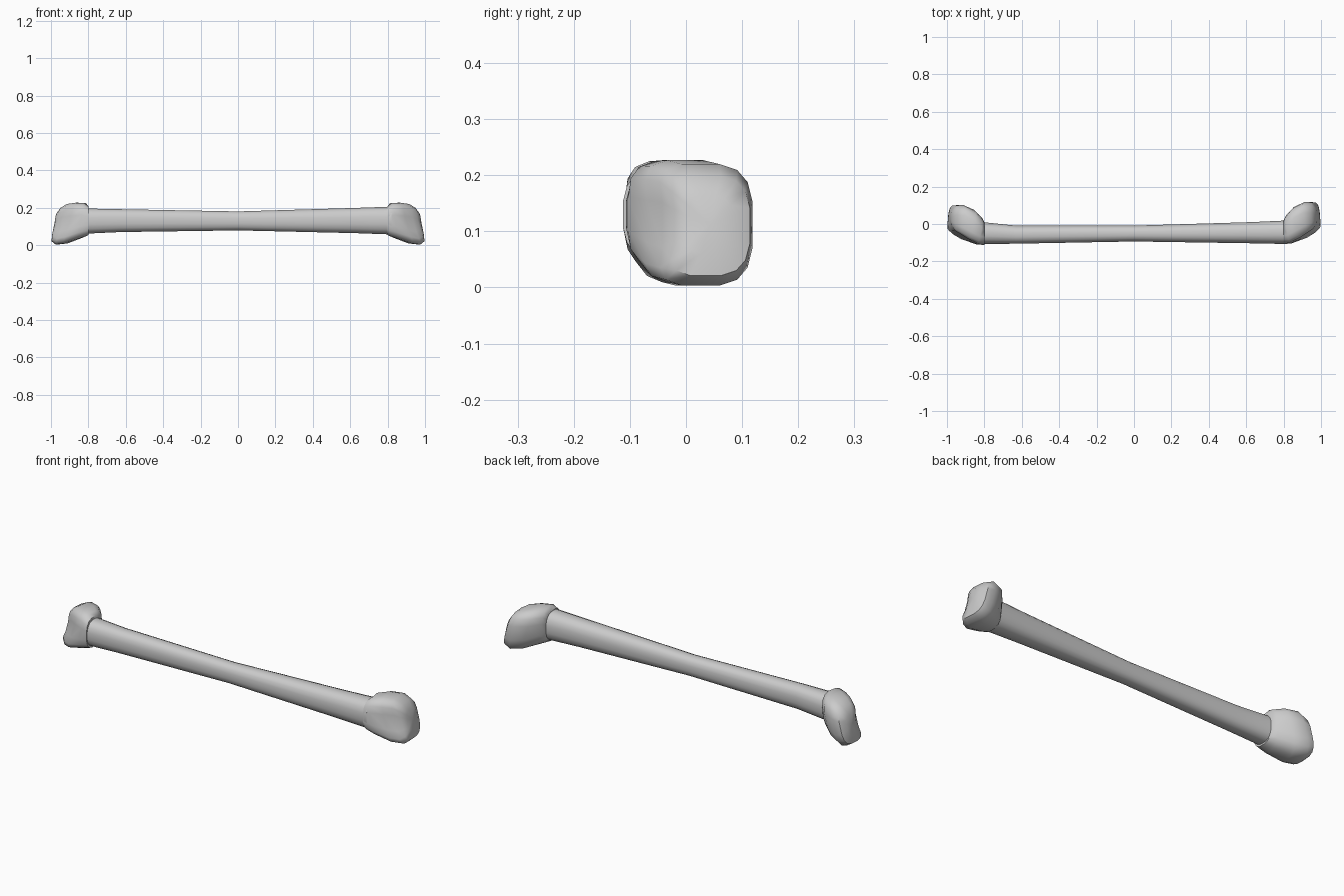
import bpy, bmesh, math

if "Cube" in bpy.data.objects:
    bpy.data.objects.remove(bpy.data.objects["Cube"])

N = 16


def spow(v, p):
    return math.copysign(abs(v) ** p, v)


def ring(front, back, zlo, zhi, square, lean=0.0, dent=0.0):
    """Rounded section spanned between a front and a back point seen from the top.
    lean pushes the lower part outwards in x, dent hollows the front at mid height."""
    pts = []
    for i in range(N):
        a = math.tau * (i + 0.5) / N
        u, w = spow(math.cos(a), square), spow(math.sin(a), square)
        t = (u + 1) / 2
        x = front[0] + (back[0] - front[0]) * t - lean * w
        y = front[1] + (back[1] - front[1]) * t
        z = (zlo + zhi) / 2 + (zhi - zlo) / 2 * w
        if u < 0:
            k = dent * max(0, 1 - abs(w) ** 1.5) * -u
            y += k
            x -= k * 0.5
        pts.append((x, y, z))
    return pts


def loft(name, rings, angle):
    bm = bmesh.new()
    loops = [[bm.verts.new(p) for p in r] for r in rings]
    for a, b in zip(loops, loops[1:]):
        for i in range(N):
            j = (i + 1) % N
            bm.faces.new((a[i], a[j], b[j], b[i]))
    for loop in (loops[0], loops[-1]):
        f = bm.faces.new(loop)
        bmesh.ops.poke(bm, faces=[f])
    bmesh.ops.recalc_face_normals(bm, faces=bm.faces)
    me = bpy.data.meshes.new(name)
    bm.to_mesh(me)
    bm.free()
    ob = bpy.data.objects.new(name, me)
    bpy.context.collection.objects.link(ob)
    bpy.ops.object.select_all(action='DESELECT')
    ob.select_set(True)
    bpy.context.view_layer.objects.active = ob
    bpy.ops.object.shade_smooth_by_angle(angle=math.radians(angle))
    return ob


# Shaft: x, front y, back y, bottom z, top z
shaft = [(-0.82, -0.108, 0.012, 0.06, 0.197), (-0.63, -0.106, -0.008, 0.069, 0.193),
         (0.0, -0.094, -0.008, 0.078, 0.181), (0.63, -0.104, 0.011, 0.063, 0.2),
         (0.82, -0.108, 0.02, 0.056, 0.207)]
loft("bone_shaft", [ring((x, f), (x, b), lo, hi, 0.8) for x, f, b, lo, hi in shaft], 40)

# Knobs: front point, back point, bottom z, top z, squareness, lean, dent
knob = [((0.80, -0.108), (0.80, 0.022), 0.052, 0.209, 0.75, 0.0, 0.0),
        ((0.845, -0.112), (0.815, 0.045), 0.036, 0.226, 0.7, 0.012, 0.01),
        ((0.915, -0.095), (0.865, 0.092), 0.008, 0.228, 0.65, 0.03, 0.03),
        ((0.955, -0.068), (0.925, 0.12), 0.002, 0.221, 0.62, 0.03, 0.032),
        ((0.978, -0.045), (0.965, 0.115), 0.02, 0.2, 0.65, 0.024, 0.025),
        ((0.984, -0.005), (0.982, 0.085), 0.06, 0.165, 0.75, 0.01, 0.008)]
loft("right_knob", [ring(*s) for s in knob], 45)
left = []
for s in knob:
    left.append([(-x, -0.117 + (y + 0.112) * 0.95, z) for x, y, z in ring(*s)])
loft("left_knob", left, 45)
